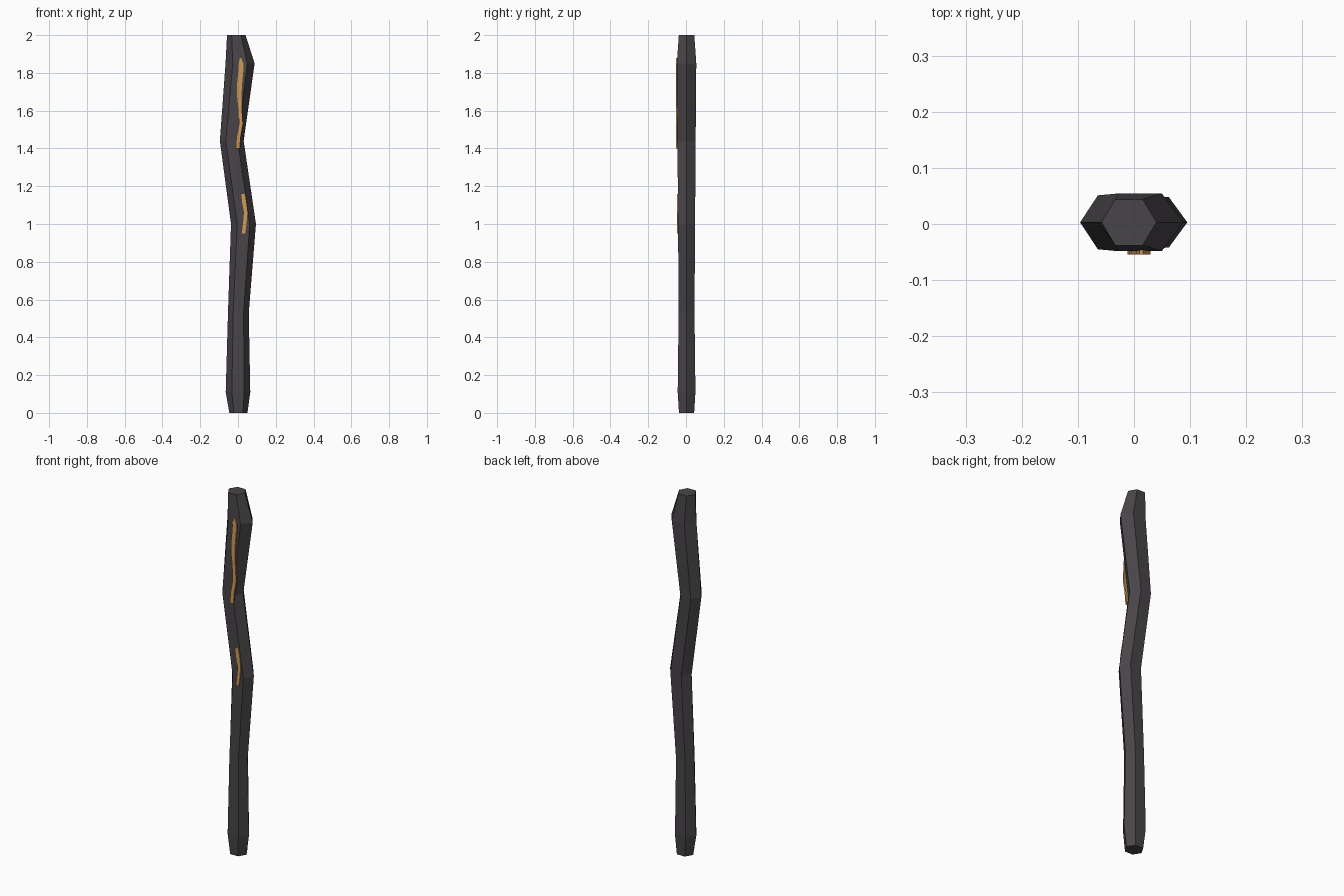
import bpy
import math

cube = bpy.data.objects.get("Cube")
if cube:
    bpy.data.objects.remove(cube, do_unlink=True)


def make_material(name, rgb, roughness):
    mat = bpy.data.materials.new(name)
    mat.use_nodes = True
    mat.diffuse_color = (*rgb, 1)
    bsdf = mat.node_tree.nodes["Principled BSDF"]
    bsdf.inputs["Base Color"].default_value = (*rgb, 1)
    bsdf.inputs["Roughness"].default_value = roughness
    return mat


def make_object(name, rings, mat):
    """Skin a list of equal-sized closed rings and cap both ends."""
    n = len(rings[0])
    verts = [p for ring in rings for p in ring]
    faces = [(k * n + i, k * n + (i + 1) % n, (k + 1) * n + (i + 1) % n, (k + 1) * n + i)
             for k in range(len(rings) - 1) for i in range(n)]
    faces.append(tuple(reversed(range(n))))
    faces.append(tuple(range(len(verts) - n, len(verts))))
    mesh = bpy.data.meshes.new(name)
    mesh.from_pydata(verts, [], faces)
    mesh.materials.append(mat)
    obj = bpy.data.objects.new(name, mesh)
    bpy.context.collection.objects.link(obj)
    return obj


charred_wood = make_material("charred wood", (0.066, 0.058, 0.066), 0.8)
amber = make_material("amber", (0.62, 0.33, 0.095), 0.5)


# Crooked six-sided shaft: height, centre x, half width, half depth
def hexagon(z, cx, half_w, half_d):
    ring = []
    for i in range(6):
        a = math.tau * i / 6
        y = math.sin(a) / math.sin(math.tau / 6) * half_d
        ring.append((cx + half_w * math.cos(a), 0.003 + y, z))
    return ring


shaft = [(0, 0.002, 0.048, 0.04), (0.11, 0, 0.065, 0.047), (0.53, 0.002, 0.055, 0.042),
         (1.0, 0.029, 0.066, 0.045), (1.44, -0.033, 0.063, 0.048),
         (1.85, 0.011, 0.077, 0.0515), (2.0, -0.009, 0.049, 0.041)]
make_object("crooked_shaft", [hexagon(*s) for s in shaft], charred_wood)


# Thin jagged veins on the front: height, left x, right x
def vein(name, front, thickness, outline):
    back = front + thickness
    make_object(name, [[(l, front, z), (r, front, z), (r, back, z), (l, back, z)]
                       for z, l, r in outline], amber)


vein("upper_vein", -0.054, 0.009,
     [(1.40, -0.012, 0.009), (1.46, -0.008, 0.014), (1.53, 0.005, 0.026),
      (1.61, 0.002, 0.021), (1.68, -0.005, 0.018), (1.75, -0.004, 0.022),
      (1.81, 0.002, 0.028), (1.85, 0.004, 0.029), (1.88, 0.010, 0.016)])
vein("lower_vein", -0.048, 0.009,
     [(0.95, 0.020, 0.038), (1.0, 0.026, 0.045), (1.06, 0.032, 0.050),
      (1.11, 0.022, 0.044), (1.16, 0.017, 0.036)])
